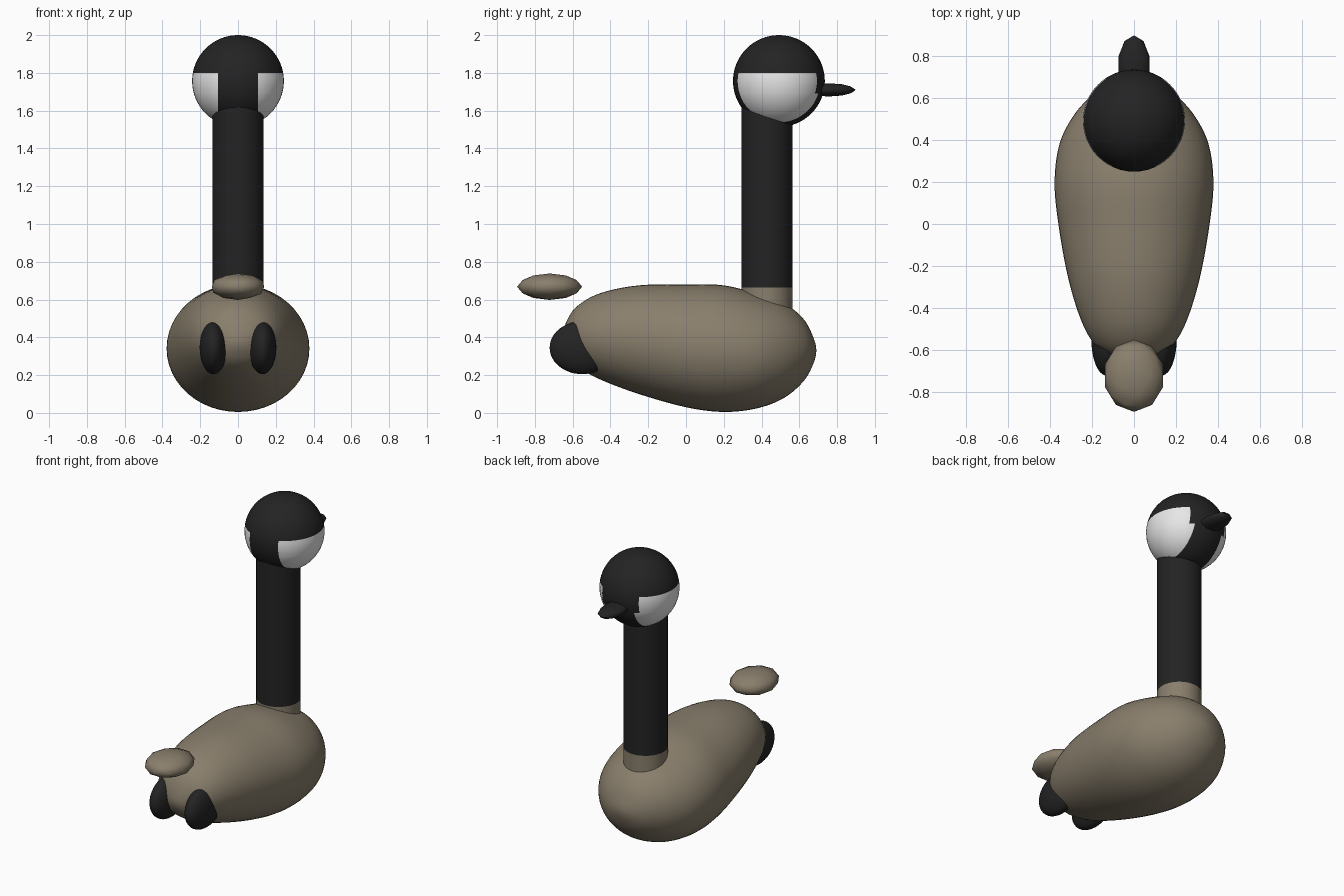
import bpy
import bmesh
import math
from mathutils import Matrix, Vector

cube = bpy.data.objects.get("Cube")
if cube:
    bpy.data.objects.remove(cube, do_unlink=True)


def material(name, color):
    mat = bpy.data.materials.new(name)
    mat.use_nodes = True
    mat.diffuse_color = (*color, 1)
    mat.node_tree.nodes["Principled BSDF"].inputs["Base Color"].default_value = (*color, 1)
    return mat


TAN = material("feather tan", (0.25, 0.21, 0.15))
BLACK = material("soft black", (0.017, 0.017, 0.017))
WHITE = material("cheek white", (0.8, 0.8, 0.8))


def finish(name, bm, *mats):
    """Turn a bmesh into a smooth-shaded object."""
    bmesh.ops.recalc_face_normals(bm, faces=bm.faces)
    mesh = bpy.data.meshes.new(name)
    bm.to_mesh(mesh)
    bm.free()
    for mat in mats:
        mesh.materials.append(mat)
    obj = bpy.data.objects.new(name, mesh)
    bpy.context.collection.objects.link(obj)
    bpy.ops.object.select_all(action="DESELECT")
    obj.select_set(True)
    bpy.context.view_layer.objects.active = obj
    bpy.ops.object.shade_smooth_by_angle(angle=math.radians(50))
    return obj


def ellipsoid(name, center, radii, mat, detail):
    bm = bmesh.new()
    bmesh.ops.create_icosphere(bm, subdivisions=detail, radius=1,
                               matrix=Matrix.Translation(center) @ Matrix.Diagonal((*radii, 1)))
    return finish(name, bm, mat)


def cut(bm, point, normal):
    bmesh.ops.bisect_plane(bm, geom=bm.verts[:] + bm.edges[:] + bm.faces[:],
                           plane_co=point, plane_no=normal)


# Body: elliptical rings lofted along y; stations are (y, bottom, top, half width)
stations = [Vector(s) for s in (
    (-0.66, 0.38, 0.38, 0),
    (-0.63, 0.30, 0.49, 0.11),
    (-0.57, 0.24, 0.57, 0.19),
    (-0.45, 0.175, 0.635, 0.255),
    (-0.25, 0.10, 0.675, 0.315),
    (0, 0.03, 0.68, 0.36),
    (0.2, 0.005, 0.675, 0.378),
    (0.38, 0.025, 0.63, 0.355),
    (0.52, 0.08, 0.58, 0.285),
    (0.62, 0.165, 0.50, 0.19),
    (0.67, 0.25, 0.41, 0.1),
    (0.69, 0.33, 0.33, 0),
)]


def mirrored(s):
    return Vector((s[0], s[2], s[1], -s[3]))


# Mirrored stations past both ends keep the caps round
path = [mirrored(stations[1])] + stations + [mirrored(stations[-2])]
STEPS, SIDES = 5, 48
rings = []
for a, b, c, d in zip(path, path[1:], path[2:], path[3:]):
    for i in range(STEPS):
        t = i / STEPS
        rings.append((2 * b + (c - a) * t + (2 * a - 5 * b + 4 * c - d) * t ** 2
                      + (3 * b - a - 3 * c + d) * t ** 3) / 2)
rings.append(stations[-1])

bm = bmesh.new()
loops = []
for y, low, high, wide in rings:
    loops.append([bm.verts.new((wide * math.cos(k * math.tau / SIDES), y,
                                (low + high) / 2 + (high - low) / 2 * math.sin(k * math.tau / SIDES)))
                  for k in range(SIDES)])
for r, s in zip(loops, loops[1:]):
    for k in range(SIDES):
        n = (k + 1) % SIDES
        bm.faces.new((r[k], r[n], s[n], s[k]))
bmesh.ops.remove_doubles(bm, verts=bm.verts, dist=0.0001)
finish("body", bm, TAN)

# Neck: one cylinder with a tan base below the colour line
NECK_LOW, NECK_HIGH, COLLAR = 0.45, 1.66, 0.665
bm = bmesh.new()
bmesh.ops.create_cone(bm, cap_ends=True, segments=48, radius1=0.135, radius2=0.135,
                      depth=NECK_HIGH - NECK_LOW,
                      matrix=Matrix.Translation((0, 0.428, (NECK_LOW + NECK_HIGH) / 2)))
cut(bm, (0, 0, COLLAR), (0, 0, 1))
for f in bm.faces:
    f.material_index = int(f.calc_center_median().z < COLLAR)
finish("neck", bm, BLACK, TAN)

# Head: black sphere, white cheeks below the cap and outside the middle strip
CAP, STRIP, FACE_STRIP, BROW = 1.80, 0.105, 0.135, 1.69
bm = bmesh.new()
bmesh.ops.create_uvsphere(bm, u_segments=48, v_segments=32, radius=0.243,
                          matrix=Matrix.Translation((0, 0.492, 1.757)))
for z in (CAP, BROW):
    cut(bm, (0, 0, z), (0, 0, 1))
for x in (STRIP, -STRIP, FACE_STRIP, -FACE_STRIP):
    cut(bm, (x, 0, 0), (1, 0, 0))
for f in bm.faces:
    c = f.calc_center_median()
    edge = FACE_STRIP if c.y > 0.55 and c.z > BROW else STRIP
    f.material_index = int(c.z < CAP and abs(c.x) > edge)
finish("head", bm, BLACK, WHITE)

# Beak, tail and feet
ellipsoid("beak", (0, 0.755, 1.71), (0.077, 0.143, 0.035), BLACK, 2)
ellipsoid("tail", (0, -0.722, 0.668), (0.146, 0.172, 0.07), TAN, 2)
for side, sign in (("left", 1), ("right", -1)):
    ellipsoid(side + "_foot", (sign * 0.13, -0.55, 0.345), (0.073, 0.172, 0.14), BLACK, 4)
